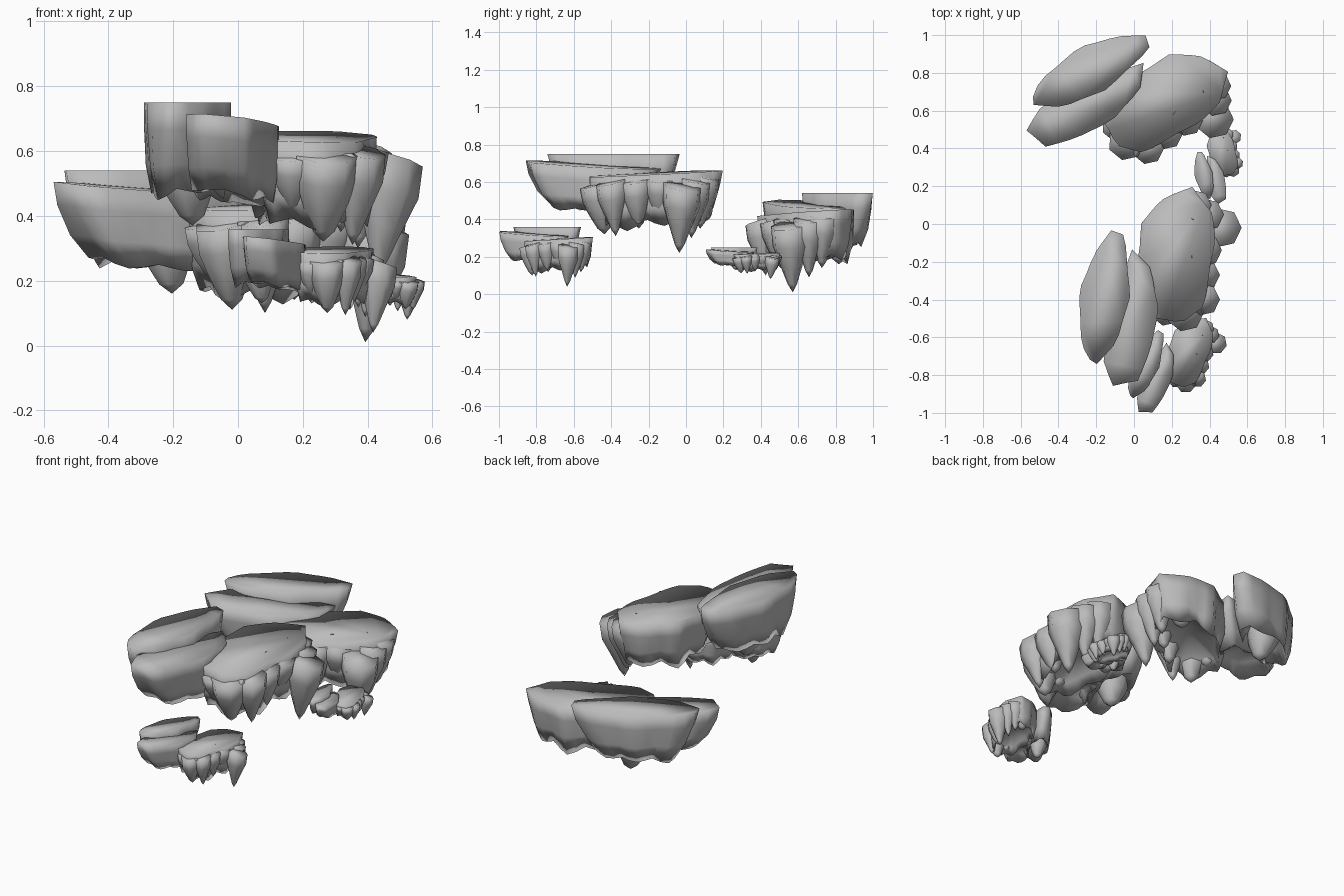
import bpy
import math
import random
from mathutils import Vector, Matrix

random.seed(7)
cube = bpy.data.objects.get("Cube")
if cube:
    bpy.data.objects.remove(cube, do_unlink=True)

stone = bpy.data.materials.new("stone_grey")
stone.use_nodes = True
GREY = (0.5, 0.5, 0.5, 1)
stone.diffuse_color = GREY
stone.node_tree.nodes["Principled BSDF"].inputs["Base Color"].default_value = GREY


def resample(outline, n):
    """Spread n points evenly along a closed outline."""
    pts = [Vector(p) for p in outline]
    pairs = list(zip(pts, pts[1:] + pts[:1]))
    step = sum((b - a).length for a, b in pairs) / n
    out, travelled = [], 0.0
    for a, b in pairs:
        length = (b - a).length
        while len(out) < n and len(out) * step < travelled + length - 1e-6:
            out.append(a.lerp(b, (len(out) * step - travelled) / length))
        travelled += length
    return out


def loft(name, rings, tip):
    """Smooth skin: flat cap on the first ring, fan to a tip on the last."""
    n = len(rings[0])
    verts = [v for ring in rings for v in ring]
    faces = [tuple(range(n))]
    for r in range(len(rings) - 1):
        for i in range(n):
            j = (i + 1) % n
            faces.append((r * n + i, (r + 1) * n + i, (r + 1) * n + j, r * n + j))
    last = len(verts) - n
    faces += [(last + i, len(verts), last + (i + 1) % n) for i in range(n)]
    mesh = bpy.data.meshes.new(name)
    mesh.from_pydata(verts + [tip], [], faces)
    mesh.materials.append(stone)
    mesh.shade_smooth()
    return mesh


def shelf(name, outline, top, slope, depth, drip, waves, squeeze):
    """Flat-topped ledge: flared walls, a lobed hem and a hollow underside."""
    pts = resample(outline, waves * 4)
    c = sum(pts, Vector((0, 0))) / len(pts)
    sizes = [random.uniform(0.2, 1) for _ in range(waves)]
    hang = [0, 0.6, 1, 0.6]
    # each level: share of squeeze, depth and drip, then swelling of the lobes
    levels = [(0, 0, 0, 0.02), (0.12, 0.3, 0, 0.06), (0.5, 0.68, 0.15, 0.12),
              (1, 0.95, 1, 0.04), (1.7, 0.75, 0.2, 0)]
    rings = []
    for pull, down, hem, swell in levels:
        ring = []
        for i, p in enumerate(pts):
            d = p - c
            k = hang[i % 4]
            bulge = swell * (k - 0.5)
            ring.append(Vector((
                c.x + d.x * (1 - pull * squeeze[0] + bulge),
                c.y + d.y * (1 - pull * squeeze[1] + bulge),
                top + d.x * slope[0] + d.y * slope[1]
                - depth * down - drip * hem * k * sizes[i // 4])))
        rings.append(ring)
    return loft(name, rings, Vector((c.x, c.y, top - depth * 0.55)))


def spike(name, x, y, radius, top, tip, blunt, sides=7):
    """Hanging tooth: its cap dips outward and its point leans inward."""
    inward = (Vector((0.2, -0.15)) - Vector((x, y))).normalized()
    lean = inward * radius * 0.35
    rings = []
    for t, scale in ((0, 1), (0.3, 0.97), (0.6, 0.6 + blunt), (0.88, 0.25 + blunt)):
        ring = []
        for i in range(sides):
            a = math.tau * i / sides
            d = Vector((math.cos(a), math.sin(a))) * radius * scale
            ring.append(Vector((x + lean.x * t + d.x, y + lean.y * t + d.y,
                                top + (tip - top) * t + d.dot(inward) * 0.3 * (1 - t))))
        rings.append(ring)
    return loft(name, rings, Vector((x + lean.x, y + lean.y, tip)))


# Ledges of one cluster, from highest to lowest
HIGH = [(-.12, -.03), (-.21, -.16), (-.29, -.35), (-.28, -.63), (-.21, -.76),
        (-.09, -.62), (-.02, -.38), (-.05, -.06)]
MIDDLE = [(-.01, -.13), (-.1, -.4), (-.17, -.7), (-.11, -.86), (.02, -.83),
          (.09, -.66), (.13, -.45), (.09, -.24)]
LOW = [(.31, .2), (.13, .12), (.04, .0), (.02, -.2), (.09, -.5), (.25, -.52),
       (.37, -.44), (.4, -.25), (.43, -.08), (.42, .05), (.36, .12)]
parts = [
    shelf("high_shelf", HIGH, .75, (0, 0), .28, .05, 6, (.18, .36)),
    shelf("middle_shelf", MIDDLE, .69, (-.08, -.05), .24, .04, 6, (.12, .38)),
    shelf("low_shelf", LOW, .645, (-.03, .05), .25, .06, 8, (.15, .15)),
]

# Lobe under the high ledge, front lobes, then teeth along the outer edge
SPIKES = [(-.17, -.38, .1, .62, .37, .15), (.27, -.47, .1, .59, .32, .1),
          (.17, -.46, .08, .59, .41, .15), (.37, -.4, .085, .6, .31, 0),
          (.37, -.27, .085, .61, .35, .1), (.38, -.14, .085, .62, .38, .05),
          (.465, -.02, .105, .58, .22, 0), (.39, .05, .085, .61, .3, 0),
          (.33, .1, .08, .63, .35, .05), (.22, .06, .09, .6, .4, .15)]
for number, values in enumerate(SPIKES, 1):
    parts.append(spike(f"hanging_spike_{number}", *values))


def place_cluster(prefix, turn, size, height, location):
    """Set one copy of the cluster, turned about z."""
    matrix = (Matrix.Translation(location)
              @ Matrix.Rotation(math.radians(turn), 4, "Z")
              @ Matrix.Diagonal((size, size, height, 1)))
    for mesh in parts:
        obj = bpy.data.objects.new(f"{prefix}_{mesh.name}", mesh)
        obj.matrix_world = matrix
        bpy.context.scene.collection.objects.link(obj)


place_cluster("front", 0, 1, 1, (0, 0, 0))
place_cluster("back", -52, .98, 1, (.16, .926, -.21))
place_cluster("small_front", -14, .54, .6, (.195, -.56, -.092))
place_cluster("small_side", 21, .36, .32, (.372, .408, .01))
